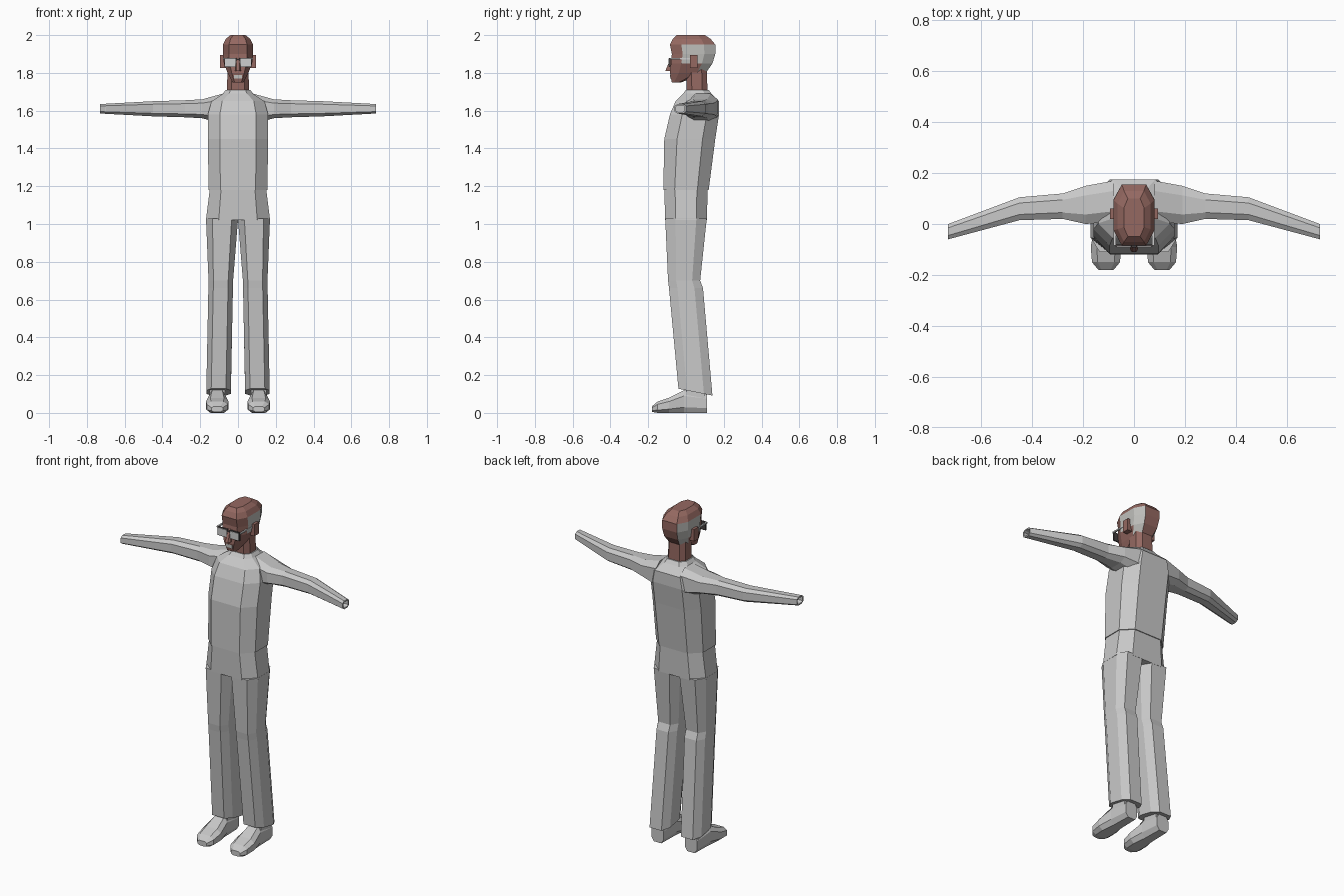
import bpy, bmesh
from mathutils import Matrix, Vector

if "Cube" in bpy.data.objects:
    bpy.data.objects.remove(bpy.data.objects["Cube"], do_unlink=True)


def material(name, red, green, blue):
    mat = bpy.data.materials.new(name)
    mat.use_nodes = True
    colour = (red, green, blue, 1)
    mat.diffuse_color = colour
    mat.node_tree.nodes["Principled BSDF"].inputs["Base Color"].default_value = colour
    return mat


cloth = material("grey cloth", .58, .58, .58)
skin = material("brown skin", .3, .14, .12)
hair = material("grey hair", .52, .52, .5)
lens = material("lens grey", .62, .62, .62)
frame = material("dark frame", .06, .05, .05)

# Turn (along, across, depth) into x, y, z for each loft direction
place = {
    "x": lambda along, across, depth: (along, depth, across),
    "y": lambda along, across, depth: (across, along, depth),
    "z": lambda along, across, depth: (across, depth, along),
}
bevel_across, bevel_depth = .6, .5
quarter = [(1, bevel_depth), (bevel_across, 1)]
octagon = (quarter + [(-u, v) for u, v in reversed(quarter)]
           + [(-u, -v) for u, v in quarter] + [(u, -v) for u, v in reversed(quarter)])


def finish(name, bm, materials, mirror):
    mesh = bpy.data.meshes.new(name)
    bm.to_mesh(mesh)
    bm.free()
    for mat in materials:
        mesh.materials.append(mat)
    part = bpy.data.objects.new(name, mesh)
    bpy.context.collection.objects.link(part)
    if mirror:
        part.modifiers.new("other side", "MIRROR")


def loft(name, materials, axis, rings, offset=0, drift=0, lean=0,
         mirror=False, hollow=False, second_colour=None):
    """Skin octagon rings given as (along, depth centre, half across, half depth)."""
    bm = bmesh.new()
    loops = []
    for along, depth, half_across, half_depth in rings:
        centre = offset + drift * along
        tilt = 0 if loops else lean
        loops.append([bm.verts.new(place[axis](along - tilt * v * half_depth,
                                               centre + u * half_across,
                                               depth + v * half_depth))
                      for u, v in octagon])
    for lower, upper in zip(loops, loops[1:]):
        for k in range(len(octagon)):
            bm.faces.new((lower[k - 1], lower[k], upper[k], upper[k - 1]))
    bm.faces.new(loops[0])
    end = bm.faces.new(loops[-1])
    bmesh.ops.recalc_face_normals(bm, faces=bm.faces)
    if hollow:
        # Rim first, then push the middle of the end inward
        bmesh.ops.inset_region(bm, faces=[end], thickness=.008)
        inner = bmesh.ops.extrude_discrete_faces(bm, faces=[end])["faces"][0]
        bmesh.ops.translate(bm, verts=inner.verts, vec=inner.normal * -.03)
    if second_colour:
        for face in bm.faces:
            face.material_index = int(second_colour(face.calc_center_median(), face.normal))
    finish(name, bm, materials, mirror)


def block(name, mat, location, size, mirror=False):
    bm = bmesh.new()
    bmesh.ops.create_cube(bm, size=1, matrix=Matrix.LocRotScale(Vector(location), None, Vector(size)))
    finish(name, bm, [mat], mirror)


# Shirt body and collar
loft("shirt", [cloth], "z", [
    (1.18, 0, .155, .12),
    (1.45, .02, .16, .135),
    (1.58, .045, .16, .13),
    (1.65, .06, .14, .115),
    (1.69, .06, .08, .075),
    (1.71, .06, .065, .06),
])

# Sleeves with hollow ends
loft("sleeve", [cloth], "x", [
    (.08, .09, .08, .08),
    (.19, .075, .05, .075),
    (.28, .07, .045, .05),
    (.45, .06, .04, .045),
    (.73, -.03, .025, .03),
], offset=1.61, mirror=True, hollow=True)

# Trousers
loft("trouser_seat", [cloth], "z", [
    (1.02, 0, .17, .11),
    (1.18, 0, .15, .115),
])
loft("trouser_leg", [cloth], "z", [
    (.11, .05, .065, .09),
    (.66, 0, .065, .09),
    (.7, -.01, .065, .085),
    (1.03, 0, .085, .11),
], offset=.105, drift=-.02, lean=.2, mirror=True)

# Shoes and ankles
loft("shoe", [cloth], "y", [
    (-.18, .02, .03, .015),
    (-.15, .03, .055, .03),
    (-.09, .04, .06, .04),
    (-.01, .06, .045, .06),
    (.11, .05, .04, .05),
], offset=.11, mirror=True)
block("ankle", cloth, (.11, .05, .1), (.08, .1, .1), mirror=True)

# Neck
loft("neck", [skin], "z", [
    (1.66, .06, .06, .055),
    (1.83, .055, .055, .055),
])


# Hair covers the sides and rear corners of the head
def is_hair(centre, normal):
    return abs(normal.x) > .4 and centre.z < 1.95 and centre.y + centre.z > 1.88


loft("head", [skin, hair], "z", [
    (1.75, -.05, .03, .025),
    (1.8, .01, .055, .095),
    (1.85, .03, .075, .11),
    (1.9, .04, .08, .115),
    (1.95, .035, .08, .12),
    (1.98, .03, .065, .1),
    (2, .025, .04, .075),
], second_colour=is_hair)
loft("nose", [skin], "z", [
    (1.81, -.09, .015, .02),
    (1.88, -.07, .01, .01),
])
block("ear", skin, (.08, .04, 1.86), (.03, .04, .07), mirror=True)
block("goatee", hair, (0, -.08, 1.78), (.04, .008, .02))

# Spectacles: rims, lenses, bridge and temples
block("spectacle_rim", frame, (.04, -.085, 1.855), (.064, .008, .05), mirror=True)
block("spectacle_lens", lens, (.04, -.088, 1.855), (.056, .008, .042), mirror=True)
block("spectacle_bridge", frame, (0, -.088, 1.87), (.02, .008, .006))
block("spectacle_temple", lens, (.076, -.03, 1.876), (.009, .11, .008), mirror=True)
